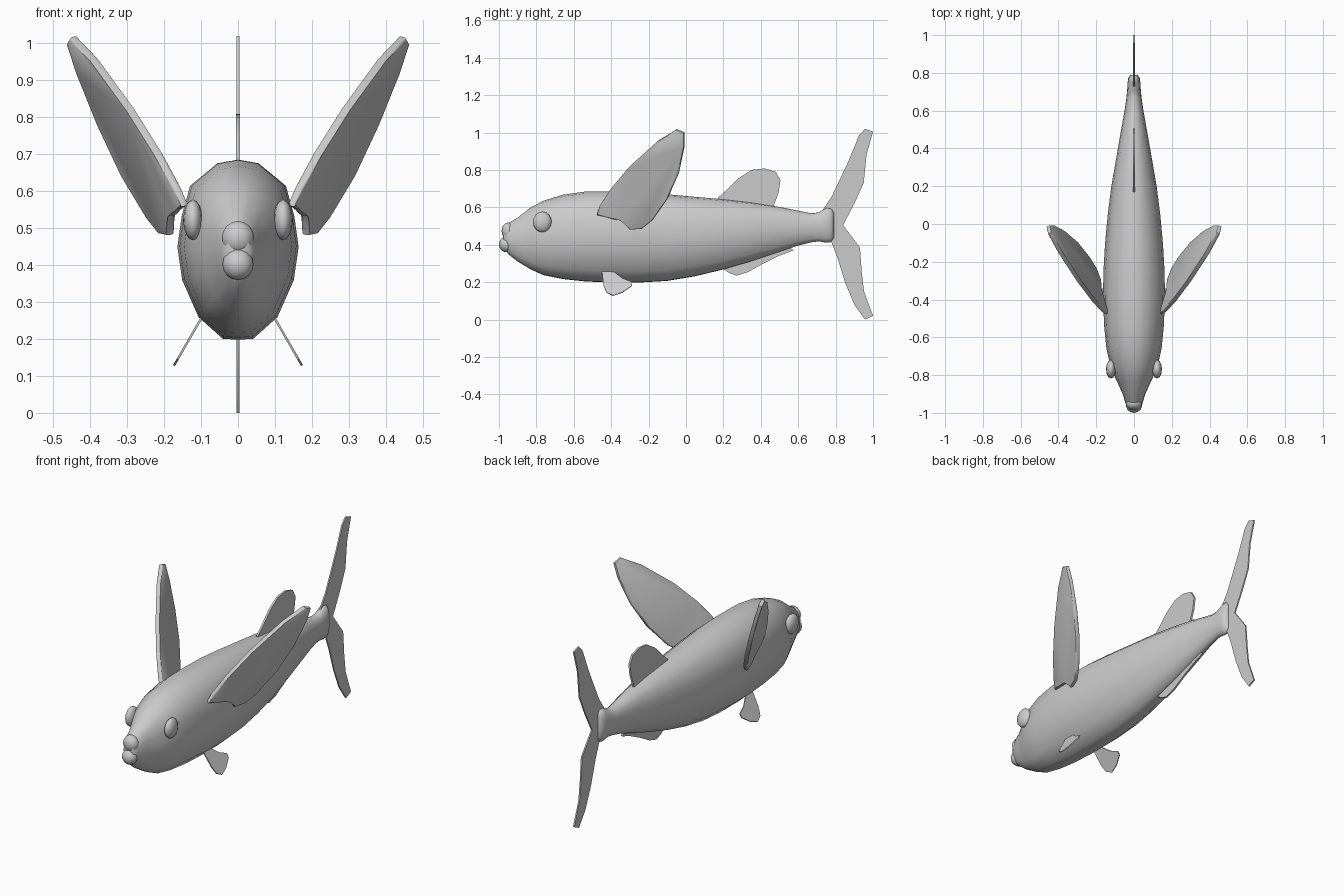
import bpy, bmesh, math
from mathutils import Vector


def finish(name, bm, angle=50):
    bmesh.ops.recalc_face_normals(bm, faces=bm.faces)
    me = bpy.data.meshes.new(name)
    bm.to_mesh(me)
    bm.free()
    ob = bpy.data.objects.new(name, me)
    bpy.context.collection.objects.link(ob)
    bpy.ops.object.select_all(action='DESELECT')
    ob.select_set(True)
    bpy.context.view_layer.objects.active = ob
    bpy.ops.object.shade_smooth_by_angle(angle=math.radians(angle))
    return ob


def fin(name, outline, thick, plane=(0, 0, 0), bevel=0):
    """Thin plate from a (y, z) outline, lying in x = a + b*y + c*z."""
    a, b, c = plane
    n = Vector((1, -b, -c)).normalized() * thick / 2
    pts = [Vector((a + b * y + c * z, y, z)) for y, z in outline]
    bm = bmesh.new()
    front = [bm.verts.new(p + n) for p in pts]
    back = [bm.verts.new(p - n) for p in pts]
    bm.faces.new(front)
    bm.faces.new(back[::-1])
    for i in range(len(pts)):
        j = (i + 1) % len(pts)
        bm.faces.new((front[i], back[i], back[j], front[j]))
    if bevel:
        rim = [e for f in bm.faces if len(f.verts) > 4 for e in f.edges]
        bmesh.ops.bevel(bm, geom=rim, offset=bevel, segments=2, profile=0.5, affect='EDGES')
    return finish(name, bm, 40)


def ball(name, loc, radii, seg=12, rings=8):
    bm = bmesh.new()
    bmesh.ops.create_uvsphere(bm, u_segments=seg, v_segments=rings, radius=1)
    bmesh.ops.scale(bm, vec=radii, verts=bm.verts)
    bmesh.ops.translate(bm, vec=loc, verts=bm.verts)
    return finish(name, bm, 80)


def mirror(ob):
    m = ob.modifiers.new("mirror", 'MIRROR')
    e = bpy.data.objects.get("mirror_centre")
    if e is None:
        e = bpy.data.objects.new("mirror_centre", None)
        bpy.context.collection.objects.link(e)
        e.hide_render = True
    m.mirror_object = e


# body: stations of (y, bottom, top, half width) with one shared cross-section
stations = [
    (-0.975, 0.385, 0.49, 0.030), (-0.95, 0.35, 0.515, 0.045), (-0.90, 0.31, 0.545, 0.060),
    (-0.83, 0.268, 0.60, 0.092), (-0.76, 0.237, 0.636, 0.124), (-0.66, 0.217, 0.667, 0.146),
    (-0.54, 0.204, 0.684, 0.158), (-0.40, 0.198, 0.685, 0.164), (-0.25, 0.198, 0.682, 0.162),
    (-0.10, 0.207, 0.67, 0.153), (0.05, 0.232, 0.656, 0.139), (0.20, 0.268, 0.643, 0.120),
    (0.35, 0.312, 0.626, 0.094), (0.50, 0.362, 0.602, 0.068), (0.60, 0.396, 0.582, 0.050),
    (0.67, 0.413, 0.568, 0.040), (0.71, 0.418, 0.573, 0.036), (0.75, 0.411, 0.597, 0.034),
    (0.775, 0.414, 0.596, 0.030), (0.79, 0.435, 0.575, 0.018),
]
half = [(0.34, 0.96), (0.79, 0.71), (0.93, 0.37), (1, 0.03), (0.92, -0.34), (0.65, -0.75), (0.25, -0.99)]
section = [(0, 1)] + half + [(0, -1)] + [(-u, v) for u, v in reversed(half)]
bm = bmesh.new()
rings = [[bm.verts.new((u * w, y, (lo + hi) / 2 + v * (hi - lo) / 2)) for u, v in section]
         for y, lo, hi, w in stations]
for r, s in zip(rings, rings[1:]):
    for i in range(len(section)):
        j = (i + 1) % len(section)
        bm.faces.new((r[i], r[j], s[j], s[i]))
bm.faces.new(rings[0])
bm.faces.new(rings[-1])
finish("body", bm, 60)

# lips
ball("upper_lip", (0, -0.95, 0.473), (0.044, 0.036, 0.046))
ball("lower_lip", (0, -0.962, 0.402), (0.042, 0.038, 0.042))

# eyes
mirror(ball("eye", (0.122, -0.768, 0.522), (0.026, 0.05, 0.055)))

# pectoral fins, swept up and outwards
mirror(fin("pectoral_fin", [
    (-0.475, 0.56), (-0.46, 0.61), (-0.40, 0.70), (-0.30, 0.82), (-0.15, 0.955), (-0.05, 1.017),
    (-0.01, 1.00), (-0.01, 0.92), (-0.04, 0.78), (-0.10, 0.645), (-0.18, 0.53), (-0.235, 0.487),
    (-0.30, 0.482), (-0.325, 0.52), (-0.35, 0.54), (-0.375, 0.535), (-0.42, 0.55)],
    0.022, (0.134, 0.363, 0.325), 0.006))

# pelvic fins
mirror(fin("pelvic_fin", [
    (-0.45, 0.26), (-0.40, 0.265), (-0.34, 0.22), (-0.29, 0.20), (-0.29, 0.18), (-0.34, 0.145),
    (-0.39, 0.128), (-0.425, 0.145), (-0.44, 0.18)],
    0.006, (0.247, 0, -0.577)))

# dorsal, anal and tail fins on the centre line
fin("dorsal_fin", [
    (0.17, 0.61), (0.17, 0.65), (0.22, 0.695), (0.28, 0.755), (0.35, 0.80), (0.42, 0.808),
    (0.48, 0.79), (0.505, 0.745), (0.495, 0.68), (0.47, 0.61), (0.47, 0.57)], 0.011)
fin("anal_fin", [
    (0.17, 0.32), (0.17, 0.29), (0.23, 0.25), (0.27, 0.235), (0.33, 0.253), (0.42, 0.303),
    (0.50, 0.342), (0.575, 0.37), (0.545, 0.395), (0.50, 0.41), (0.40, 0.38)], 0.01)
fin("tail_fin", [
    (0.72, 0.57), (0.78, 0.66), (0.87, 0.85), (0.925, 0.985), (0.957, 1.02), (1.0, 1.005),
    (0.965, 0.88), (0.95, 0.73), (0.90, 0.62), (0.84, 0.505), (0.93, 0.385), (0.94, 0.25),
    (0.952, 0.15), (1.0, 0.02), (0.957, 0.0), (0.90, 0.08), (0.85, 0.20), (0.81, 0.33),
    (0.775, 0.42), (0.72, 0.45)], 0.008)
